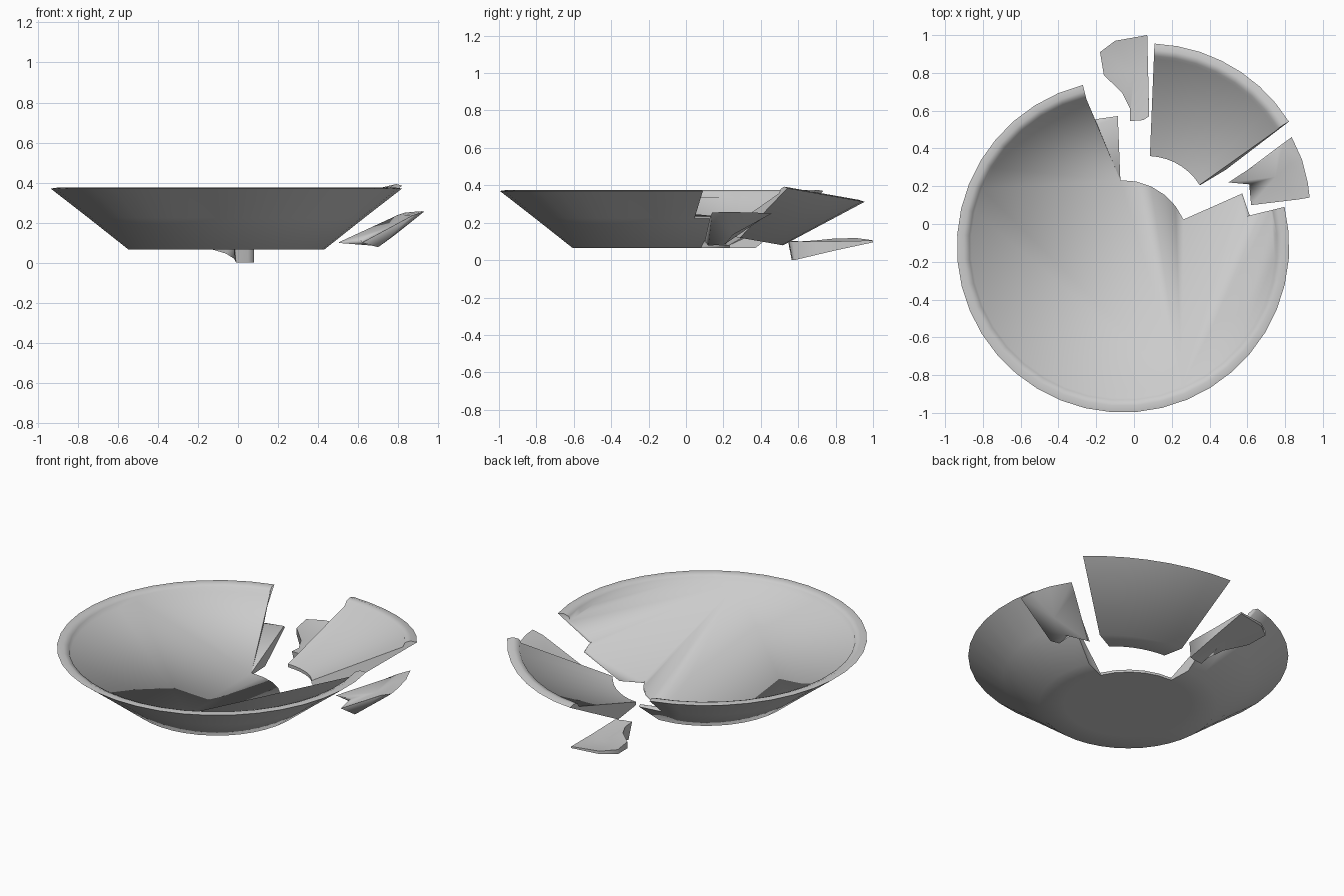
import bpy, bmesh, math
from mathutils import Vector

if "Cube" in bpy.data.objects:
    bpy.data.objects.remove(bpy.data.objects["Cube"])

SEG = 30          # facets along the surviving rim
A0, A1 = 104.0, 373.7      # rim break angles
B0, B1 = 92.3, 383.9       # lower wall break angles
RIM, CREST, INNER = (.88, .37), (.845, .375), (.805, .335)
LIP = (.815, .362)
MID, BASE, FLOOR = (.69, .223), (.49, .065), (.35, .065)


def polar(deg, rz):
    a = math.radians(deg)
    return Vector((rz[0] * math.cos(a), rz[0] * math.sin(a), rz[1]))


def finish(name, bm, loc=(0, 0, 0), rot=(0, 0, 0)):
    bmesh.ops.remove_doubles(bm, verts=bm.verts, dist=0.0005)
    bmesh.ops.recalc_face_normals(bm, faces=bm.faces)
    me = bpy.data.meshes.new(name)
    bm.to_mesh(me)
    bm.free()
    ob = bpy.data.objects.new(name, me)
    bpy.context.collection.objects.link(ob)
    ob.location, ob.rotation_euler = loc, rot
    bpy.ops.object.select_all(action='DESELECT')
    ob.select_set(True)
    bpy.context.view_layer.objects.active = ob
    bpy.ops.object.shade_smooth_by_angle(angle=math.radians(75))
    return ob


def face(bm, pts):
    bm.faces.new([bm.verts.new(p) for p in pts])


def loft(bm, a, b):
    for i in range(len(a) - 1):
        face(bm, (a[i], a[i + 1], b[i + 1], b[i]))


def fan(bm, apex, pts):
    for p, q in zip(pts, pts[1:]):
        face(bm, (apex, p, q))


def broken_bowl():
    bm = bmesh.new()
    ang = [A0 + (A1 - A0) * i / SEG for i in range(SEG + 1)]
    low = [B0] + ang + [B1]
    gap = [B1 - 360 + (B0 - B1 + 360) * i / 5 for i in range(6)]

    def ring(angles, rz):
        return [polar(a, rz) for a in angles]

    # outside wall, rolled lip and foot
    inner = ring(ang, INNER)
    loft(bm, ring(low, BASE), ring(low, MID))
    for p, q in ((MID, RIM), (RIM, CREST), (CREST, LIP), (LIP, INNER)):
        loft(bm, ring(ang, p), ring(ang, q))
    loft(bm, ring(low, BASE), ring(low, FLOOR))
    face(bm, ring(low, FLOOR) + ring(gap[1:-1], FLOOR))

    # inside surface: a few broad facets down to the broken floor edge
    edge = ring(gap, (FLOOR[0], .08))
    east, west = edge[0], edge[-1]
    c0, c1 = 6, 21
    face(bm, inner[c0:c1 + 1])
    face(bm, inner[c1:])
    bw = [polar(B0, (.68, .235)), polar(102, (.66, .235))]
    be = [polar(B1, (.68, .235)), polar(A1, (.67, .235))]
    fan(bm, west, bw + inner[:c0 + 1])
    face(bm, (west, inner[c0], inner[c1]))
    fan(bm, inner[c1], [inner[-1], be[1], be[0]] + edge)

    # fracture faces
    loft(bm, edge, ring(gap, FLOOR))
    for a, b, lip, brk, fl in ((A0, B0, inner[0], bw, west), (A1, B1, inner[-1], be, east)):
        face(bm, (polar(a, RIM), polar(a, CREST), polar(a, LIP), lip, brk[1], polar(a, MID)))
        face(bm, (polar(a, MID), brk[1], brk[0], polar(b, MID)))
        face(bm, (polar(b, MID), brk[0], fl, polar(b, FLOOR), polar(b, BASE)))
    finish("broken_bowl", bm, (-.058, -.118, 0))


def large_shard():
    bm = bmesh.new()
    ang = [31.5 + 8 * i for i in range(8)]
    profile = [RIM, CREST, LIP, INNER, (.325, .085), (.33, .065), BASE]
    rings = [[polar(a, rz) for a in ang] for rz in profile]
    for i, r in enumerate(rings):
        loft(bm, r, rings[(i + 1) % len(rings)])
    for end in (0, -1):
        face(bm, [r[end] for r in rings])
    finish("large_shard", bm, (.07, .025, .10), (math.radians(-10), 0, 0))


def small_shard(name, upper, lower, up_mid, low_mid):
    bm = bmesh.new()
    up = [Vector(p) for p in upper + upper[:1]]
    lo = [Vector(p) for p in lower + lower[:1]]
    fan(bm, Vector(up_mid), up)
    fan(bm, Vector(low_mid), lo)
    loft(bm, up, lo)
    finish(name, bm)


broken_bowl()
large_shard()

# small chip on the right
small_shard(
    "right_shard",
    [(.76, .39, .22), (.79, .42, .235), (.83, .32, .235), (.86, .21, .235), (.87, .13, .235),
     (.62, .10, .10), (.61, .21, .115), (.50, .22, .10)],
    [(.78, .42, .23), (.835, .46, .25), (.89, .34, .255), (.92, .22, .257), (.93, .14, .255),
     (.70, .12, .077), (.67, .21, .085), (.52, .225, .097)],
    (.75, .25, .175), (.78, .25, .135))

# small chip at the back, lying lower
small_shard(
    "back_shard",
    [(-.18, .91, .118), (-.10, .97, .11), (.07, 1.0, .105), (.075, .80, .10), (.08, .57, .10),
     (.05, .55, .10), (-.02, .545, .105), (-.02, .61, .10), (-.06, .69, .105), (-.16, .79, .115)],
    [(-.18, .91, .09), (-.10, .97, .092), (.07, 1.0, .095), (.075, .80, .052), (.08, .58, .0),
     (.05, .57, .0), (-.01, .565, .0), (-.02, .61, .02), (-.06, .69, .045), (-.16, .79, .075)],
    (.0, .80, .078), (.0, .80, .053))
